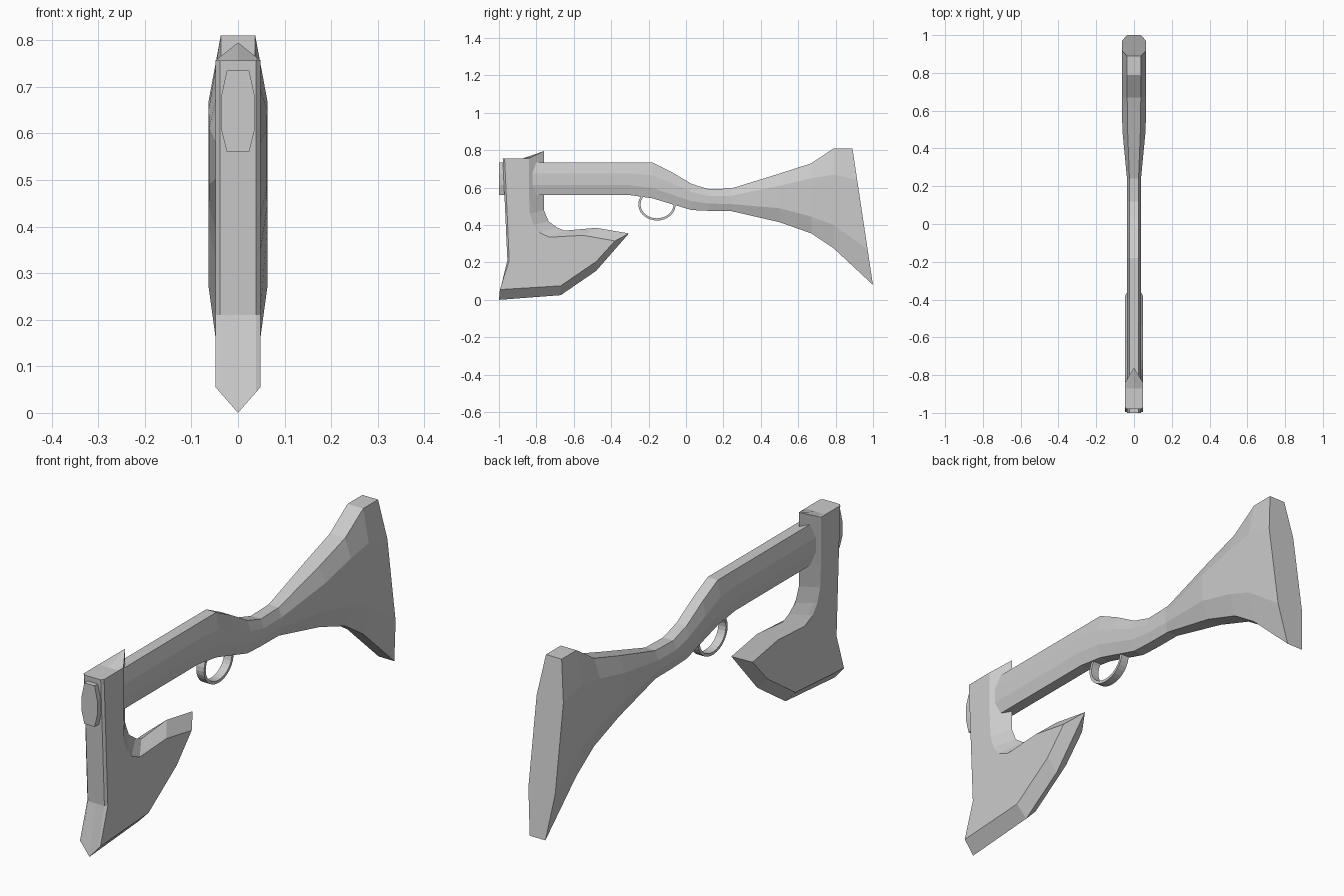
import bpy, bmesh, math

cube = bpy.data.objects.get("Cube")
if cube:
    bpy.data.objects.remove(cube, do_unlink=True)

grey = bpy.data.materials.new("plain_grey")
grey.use_nodes = True
grey.diffuse_color = (0.6, 0.6, 0.6, 1)
grey.node_tree.nodes["Principled BSDF"].inputs["Base Color"].default_value = (0.6, 0.6, 0.6, 1)


def finish(name, bm):
    """Clean a bmesh and link it as a flat shaded object."""
    bmesh.ops.remove_doubles(bm, verts=bm.verts, dist=0.0002)
    bmesh.ops.recalc_face_normals(bm, faces=bm.faces)
    mesh = bpy.data.meshes.new(name)
    bm.to_mesh(mesh)
    bm.free()
    mesh.materials.append(grey)
    obj = bpy.data.objects.new(name, mesh)
    bpy.context.collection.objects.link(obj)
    return obj


def bridge(bm, a, b, closed=True):
    """Join two rows of vertices with quads."""
    n = len(a)
    for i in range(n if closed else n - 1):
        j = (i + 1) % n
        bm.faces.new((a[i], a[j], b[j], b[i]))


# Barrel and stock: octagonal sections
# y, top, upper edge, lower edge, bottom, half width, half width of top and bottom
STATIONS = [
    (-1.0, .735, .675, .613, .56, .037, .024),
    (-.3, .735, .675, .613, .56, .037, .024),
    (-.18, .735, .665, .598, .543, .037, .024),
    (-.08, .685, .625, .565, .513, .037, .024),
    (.03, .62, .577, .528, .48, .037, .024),
    (.12, .592, .555, .515, .476, .037, .024),
    (.24, .595, .556, .512, .475, .037, .024),
    (.5, .675, .61, .49, .415, .062, .034),
    (.67, .73, .65, .445, .355, .063, .036),
    (.79, .81, .67, .40, .275, .063, .037),
    (None, .81, .64, .27, .08, .063, .037),
]


def butt_y(z):
    """Slanted plane of the butt end."""
    return .89 + (.81 - z) * .15


bm = bmesh.new()
rings = []
for y, top, upper, lower, bottom, w, c in STATIONS:
    half = [(c, top), (w, upper), (w, lower), (c, bottom)]
    loop = half + [(-x, z) for x, z in reversed(half)]
    rings.append([bm.verts.new((x, butt_y(z) if y is None else y, z)) for x, z in loop])
for a, b in zip(rings, rings[1:]):
    bridge(bm, a, b)
bm.faces.new(rings[0])
bm.faces.new(rings[-1])
finish("barrel_and_stock", bm)

# Axe head: centre ridge outline, inset side outline, flat front flag
HEAD = [
    ((-.98, .757), (-.97, .757), True),
    ((-.87, .757), (-.87, .757), False),
    ((-.76, .795), (-.84, .757), False),
    ((-.76, .56), (-.84, .56), False),
    ((-.76, .48), (-.835, .46), False),
    ((-.735, .42), (-.815, .40), False),
    ((-.69, .387), (-.785, .36), False),
    ((-.65, .37), (-.73, .335), False),
    ((-.48, .385), (-.55, .345), False),
    ((-.305, .355), (-.38, .315), False),
    ((-.48, .155), (-.48, .205), False),
    ((-.67, .025), (-.67, .075), False),
    ((-1.0, 0), (-.995, .055), False),
    ((-.955, .21), (-.945, .21), True),
    ((-.968, .5), (-.958, .5), True),
]
SIDE, FRONT = .048, .039

bm = bmesh.new()
ridge = [bm.verts.new((0, y, z)) for (y, z), _, _ in HEAD]
for s in (-1, 1):
    middle, inset = [], []
    for (oy, oz), (iy, iz), is_front in HEAD:
        t = 1 if is_front else 1 - FRONT / SIDE
        middle.append(bm.verts.new((s * FRONT, iy + (oy - iy) * t, iz + (oz - iz) * t)))
        inset.append(bm.verts.new((s * SIDE, iy, iz)))
    bridge(bm, ridge, middle)
    bridge(bm, middle, inset)
    bm.faces.new(inset)
finish("axe_head", bm)

# Trigger guard: flat strap bent along an arc
bm = bmesh.new()
sections = []
STEPS = 18
for i in range(STEPS + 1):
    a = math.radians(145 + 220 * i / STEPS)
    sections.append([
        bm.verts.new((x, -.155 + (.1 - d) * math.cos(a), .51 + (.086 - d) * math.sin(a)))
        for x, d in ((-.018, 0), (.018, 0), (.018, .012), (-.018, .012))])
for a, b in zip(sections, sections[1:]):
    bridge(bm, a, b)
bm.faces.new(sections[0])
bm.faces.new(sections[-1])
finish("trigger_guard", bm)
